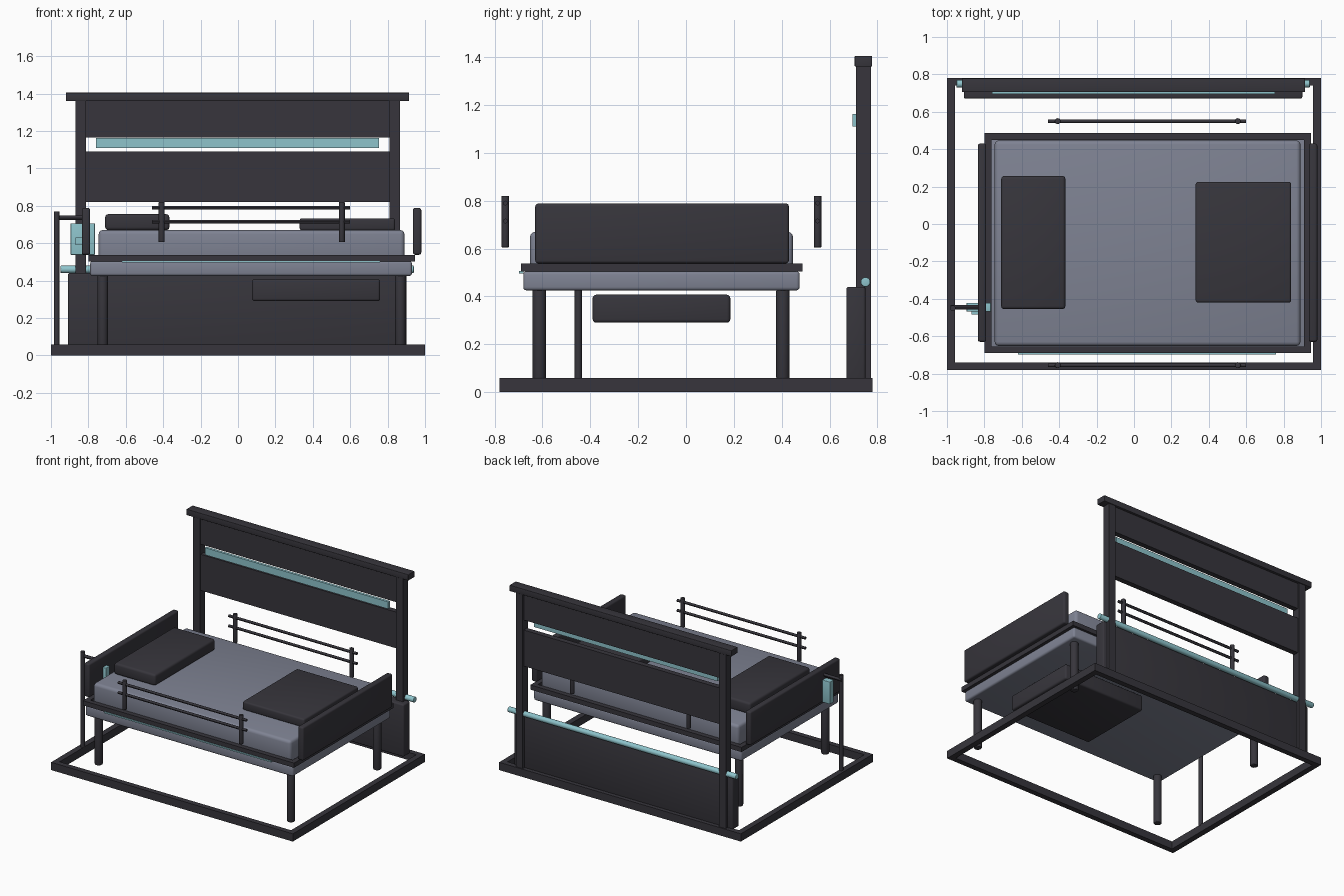
import bpy
from mathutils import Vector

if "Cube" in bpy.data.objects:
    bpy.data.objects.remove(bpy.data.objects["Cube"])


def material(name, rgb):
    m = bpy.data.materials.new(name)
    m.diffuse_color = (*rgb, 1)
    m.use_nodes = True
    m.node_tree.nodes["Principled BSDF"].inputs["Base Color"].default_value = m.diffuse_color
    return m


DARK = material("charcoal", (0.038, 0.036, 0.045))
GREY = material("blue_grey", (0.21, 0.225, 0.29))
TEAL = material("pale_teal", (0.27, 0.55, 0.60))


def finish(ob, name, mat, bevel, segments=3):
    ob.name = name
    ob.data.materials.append(mat)
    bpy.ops.object.transform_apply(location=False, rotation=True, scale=True)
    if bevel:
        b = ob.modifiers.new("soft_edges", "BEVEL")
        b.width, b.segments, b.limit_method = bevel, segments, "ANGLE"
        bpy.ops.object.modifier_apply(modifier=b.name)
        bpy.ops.object.shade_smooth_by_angle()
    return ob


def box(name, x, y, z, mat=DARK, bevel=0.0):
    """Box from (min, max) ranges on each axis."""
    lo, hi = map(Vector, zip(x, y, z))
    bpy.ops.mesh.primitive_cube_add(size=1, location=(lo + hi) / 2)
    ob = bpy.context.object
    ob.scale = hi - lo
    return finish(ob, name, mat, bevel)


def rod(name, a, b, r, mat=DARK, bevel=0.0, sides=20):
    """Cylinder between two points."""
    a, b = Vector(a), Vector(b)
    bpy.ops.mesh.primitive_cylinder_add(vertices=sides, radius=r, depth=(b - a).length,
                                        location=(a + b) / 2)
    ob = bpy.context.object
    ob.rotation_euler = (b - a).to_track_quat("Z", "Y").to_euler()
    finish(ob, name, mat, bevel)
    bpy.ops.object.shade_smooth_by_angle()
    return ob


# Floor frame
for y0 in (-0.78, 0.74):
    box("floor_bar_long", (-1, 1), (y0, y0 + 0.04), (0, 0.058))
for x0 in (-1, 0.957):
    box("floor_bar_short", (x0, x0 + 0.043), (-0.74, 0.74), (0, 0.058))

# Service wall behind the bed
box("wall_base_panel", (-0.91, 0.90), (0.67, 0.75), (0.05, 0.44), DARK, 0.01)
for x0 in (-0.87, 0.81):
    box("wall_post", (x0, x0 + 0.057), (0.71, 0.772), (0.04, 1.37))
box("wall_upper_panel", (-0.82, 0.82), (0.72, 0.76), (1.165, 1.37))
box("wall_middle_panel", (-0.82, 0.82), (0.72, 0.76), (0.82, 1.09))
box("wall_cap", (-0.92, 0.915), (0.705, 0.778), (1.36, 1.405), DARK, 0.003)
box("wall_light_strip", (-0.76, 0.755), (0.695, 0.715), (1.11, 1.163), TEAL)
rod("wall_tube", (-0.95, 0.75, 0.46), (0.94, 0.75, 0.46), 0.02, TEAL, 0.005)

# Bed deck, rail frame and mattress
box("bed_deck", (-0.79, 0.93), (-0.68, 0.475), (0.425, 0.505), GREY, 0.014)
for y0 in (-0.69, 0.45):
    box("bed_rail_long", (-0.80, 0.947), (y0, y0 + 0.036), (0.503, 0.538))
for x0 in (-0.80, 0.91):
    box("bed_rail_short", (x0, x0 + 0.037), (-0.66, 0.46), (0.503, 0.538))
box("bed_light_strip", (-0.62, 0.76), (-0.697, -0.68), (0.496, 0.506), TEAL)
box("mattress", (-0.745, 0.89), (-0.652, 0.447), (0.505, 0.67), GREY, 0.022)
box("headboard", (-0.835, -0.79), (-0.63, 0.43), (0.538, 0.788), DARK, 0.012)
box("footboard", (0.935, 0.98), (-0.63, 0.43), (0.538, 0.788), DARK, 0.012)
box("pillow", (-0.71, -0.367), (-0.455, 0.257), (0.67, 0.755), DARK, 0.016)
box("folded_blanket", (0.33, 0.84), (-0.42, 0.225), (0.668, 0.733), DARK, 0.012)

# Legs and the drive box under the deck
for x in (-0.723, 0.868):
    for y in (-0.613, 0.405):
        rod("leg", (x, y, 0.055), (x, y, 0.43), 0.028, DARK, 0.007)
box("drive_box", (0.075, 0.76), (-0.39, 0.185), (0.29, 0.407), DARK, 0.014)

# Side guards
for y in (-0.755, 0.55):
    for z in (0.715, 0.79):
        rod("guard_bar", (-0.46, y, z), (0.60, y, z), 0.01, DARK, 0, 12)
    for x in (-0.408, 0.555):
        rod("guard_post", (x, y, 0.605), (x, y, 0.82), 0.016, DARK, 0.003, 12)

# Drip pole with arm and control unit
rod("pole", (-0.969, -0.45, 0.05), (-0.969, -0.45, 0.77), 0.015, DARK, 0, 12)
rod("pole_arm", (-0.98, -0.445, 0.735), (-0.82, -0.445, 0.735), 0.012, DARK, 0, 12)
box("control_unit", (-0.895, -0.765), (-0.468, -0.422), (0.538, 0.705), TEAL, 0.003)
box("control_knob", (-0.87, -0.83), (-0.485, -0.465), (0.59, 0.63), TEAL)
